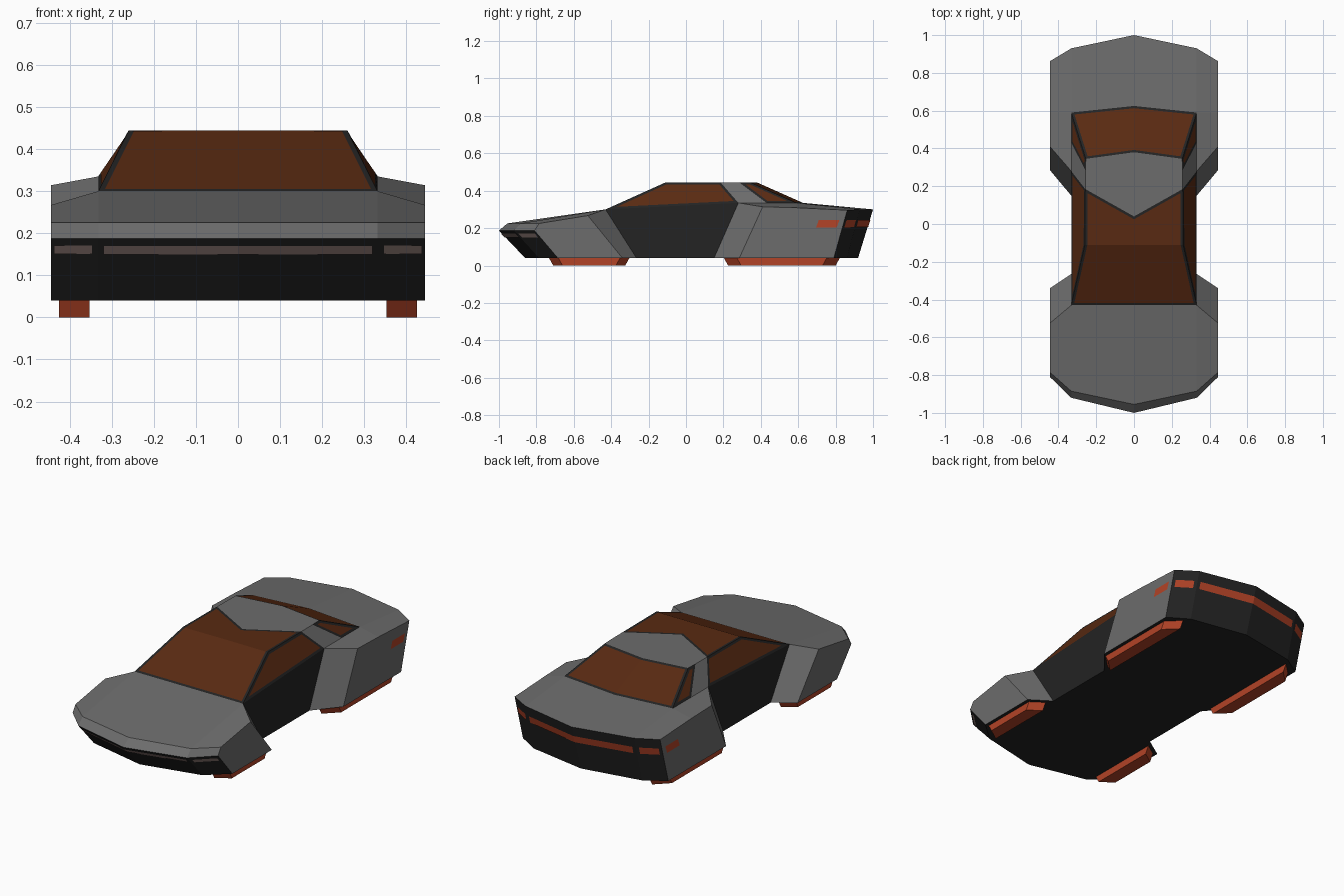
import bpy, bmesh
from mathutils import Vector

if "Cube" in bpy.data.objects:
    bpy.data.objects.remove(bpy.data.objects["Cube"])


def material(name, rgb):
    m = bpy.data.materials.new(name)
    m.diffuse_color = (*rgb, 1)
    m.use_nodes = True
    m.node_tree.nodes["Principled BSDF"].inputs["Base Color"].default_value = m.diffuse_color
    return m


GREY = material("grey paint", (0.15, 0.15, 0.15))
BLACK = material("black trim", (0.017, 0.017, 0.017))
GLASS = material("brown glass", (0.10, 0.023, 0.006))
RED = material("brick red", (0.45, 0.056, 0.02))
LAMP = material("pale lamp", (0.27, 0.19, 0.175))


def mirror_x(bm):
    """Add the left half and weld the centre line."""
    new = bmesh.ops.duplicate(bm, geom=bm.verts[:] + bm.edges[:] + bm.faces[:])["geom"]
    verts = [g for g in new if isinstance(g, bmesh.types.BMVert)]
    faces = [g for g in new if isinstance(g, bmesh.types.BMFace)]
    for v in verts:
        v.co.x = -v.co.x
    bmesh.ops.reverse_faces(bm, faces=faces)
    bmesh.ops.remove_doubles(bm, verts=bm.verts[:], dist=0.0005)


def finish(name, bm, mats):
    me = bpy.data.meshes.new(name)
    bm.to_mesh(me)
    bm.free()
    for m in mats:
        me.materials.append(m)
    ob = bpy.data.objects.new(name, me)
    bpy.context.collection.objects.link(ob)
    return ob


# Body: a closed ring of rows, each with y at three widths, inner z and outer z
COLS = (0, 0.332, 0.445)
ROWS = [
    (-0.43, -0.43, -0.525, 0.300, 0.267),     # 0 bonnet rear
    (-0.955, -0.885, -0.785, 0.225, 0.225),   # 1 bonnet front
    (-1.0, -0.92, -0.81, 0.187, 0.187),       # 2 nose
    (-0.86, -0.785, -0.685, 0.04, 0.04),      # 3 floor front
    (-0.265, -0.265, -0.34, 0.04, 0.04),      # 4 floor, front fender end
    (0.15, 0.15, 0.285, 0.04, 0.04),          # 5 floor, rear fender start
    (0.92, 0.86, 0.79, 0.04, 0.04),           # 6 floor rear
    (1.0, 0.93, 0.862, 0.300, 0.296),         # 7 tail top
    (0.625, 0.59, 0.59, 0.335, 0.309),        # 8 rear window base
    (0.28, 0.28, 0.41, 0.335, 0.314),         # 9 rear deck start
]
P = [[Vector((COLS[c], r[c], r[4] if c == 2 else r[3])) for c in range(3)] for r in ROWS]

bm = bmesh.new()
V = [[bm.verts.new(p) for p in row] for row in P]


def body_face(verts, mat=0):
    bm.faces.new(verts).material_index = mat


for i in range(10):
    j = (i + 1) % 10
    mat = 1 if 2 <= i <= 6 else 0             # underside, front and tail are black
    body_face((V[i][0], V[i][1], V[j][1], V[j][0]), mat)
    if i not in (4, 9):
        body_face((V[i][1], V[i][2], V[j][2], V[j][1]), mat)
for a, b in ((4, 0), (5, 9)):                 # fender ends facing the doors
    body_face((V[a][1], V[a][2], V[b][2], V[b][1]))
body_face([V[i][2] for i in range(5)])
body_face([V[i][2] for i in range(5, 10)])
body_face([V[i][1] for i in (0, 4, 5, 9)], 1)  # door
mirror_x(bm)
bmesh.ops.recalc_face_normals(bm, faces=bm.faces[:])
finish("body", bm, [GREY, BLACK])

# Cabin: faces carry a temporary group number, then each glass group gets a frame
pts = {
    "base_mid": (0, -0.43, 0.30), "base_front": (0.332, -0.43, 0.30),
    "base_door": (0.332, 0.28, 0.335), "base_pillar": (0.332, 0.43, 0.335),
    "base_rear": (0.332, 0.59, 0.335), "base_tail": (0, 0.625, 0.335),
    "top_mid": (0, -0.11, 0.444), "top_front": (0.26, -0.11, 0.444),
    "top_door": (0.258, 0.185, 0.444), "top_pillar": (0.257, 0.285, 0.444),
    "top_rear": (0.255, 0.345, 0.444), "top_tail": (0, 0.38, 0.444),
    "top_vee": (0, 0.04, 0.444),
}
cabin = [
    (1, "base_mid base_front top_front top_mid"),            # windscreen
    (1, "top_mid top_front top_door top_vee"),               # glass roof
    (2, "base_front base_door top_door top_front"),          # side window
    (0, "base_door base_pillar top_pillar top_door"),        # pillar
    (3, "base_pillar base_rear top_rear top_pillar"),        # quarter window
    (4, "base_rear base_tail top_tail top_rear"),            # rear window
    (0, "top_vee top_door top_pillar top_rear top_tail"),    # roof
]
bm = bmesh.new()
cv = {k: bm.verts.new(p) for k, p in pts.items()}
for group, names in cabin:
    bm.faces.new([cv[n] for n in names.split()]).material_index = group
mirror_x(bm)
bm.normal_update()
frames = []
for group in (1, 2, 3, 4):
    panes = [f for f in bm.faces if f.material_index == group and f not in frames]
    rim = bmesh.ops.inset_region(bm, faces=panes, thickness=0.013,
                                 use_boundary=True, use_even_offset=True)["faces"]
    frames += rim
for f in bm.faces:
    f.material_index = 1 if f in frames else (2 if f.material_index else 0)
finish("cabin", bm, [GREY, BLACK, GLASS])


# Lamps: thin plates lifted just off the body panels
def plate(name, corners, mat):
    n = (corners[1] - corners[0]).cross(corners[2] - corners[0]).normalized()
    if n.dot(sum(corners, Vector()) / 4) < 0:
        corners, n = corners[::-1], -n
    b = bmesh.new()
    b.faces.new([b.verts.new(c + n * 0.003) for c in corners])
    for v in b.verts:
        if abs(v.co.x) < 0.005:
            v.co.x = 0
    mirror_x(b)
    finish(name, b, [mat])


def panel_plate(name, top, bottom, col, u, t, mat):
    def at(a, b):
        hi = P[top][col].lerp(P[top][col + 1], a)
        lo = P[bottom][col].lerp(P[bottom][col + 1], a)
        return hi.lerp(lo, b)
    plate(name, [at(u[0], t[0]), at(u[1], t[0]), at(u[1], t[1]), at(u[0], t[1])], mat)


panel_plate("front_light_bar", 2, 3, 0, (0, 0.96), (0.10, 0.24), LAMP)
panel_plate("front_corner_lights", 2, 3, 1, (0.12, 0.92), (0.10, 0.24), LAMP)
panel_plate("tail_light_bar", 7, 6, 0, (0, 0.95), (0.21, 0.36), RED)
panel_plate("tail_corner_lights", 7, 6, 1, (0.13, 0.88), (0.21, 0.36), RED)
plate("side_marker_lights", [Vector((0.445, y, z)) for y, z in
      ((0.71, 0.243), (0.82, 0.243), (0.805, 0.202), (0.695, 0.202))], RED)


# Wheels: low blocks, shorter on the outer side, tapering to the ground
def wheels(name, y0, y1, chamfer):
    b = bmesh.new()
    rings = []
    for z, s in ((0, 0.025), (0.045, 0)):
        rings.append([b.verts.new(p) for p in (
            (0.353, y0 + s, z), (0.425, y0 + s + chamfer, z),
            (0.425, y1 - s - chamfer, z), (0.353, y1 - s, z))])
    for r in rings:
        b.faces.new(r)
    for i in range(4):
        j = (i + 1) % 4
        b.faces.new((rings[0][i], rings[0][j], rings[1][j], rings[1][i]))
    mirror_x(b)
    bmesh.ops.recalc_face_normals(b, faces=b.faces[:])
    finish(name, b, [RED])


wheels("front_wheels", -0.735, -0.30, 0.05)
wheels("rear_wheels", 0.20, 0.825, 0.07)
